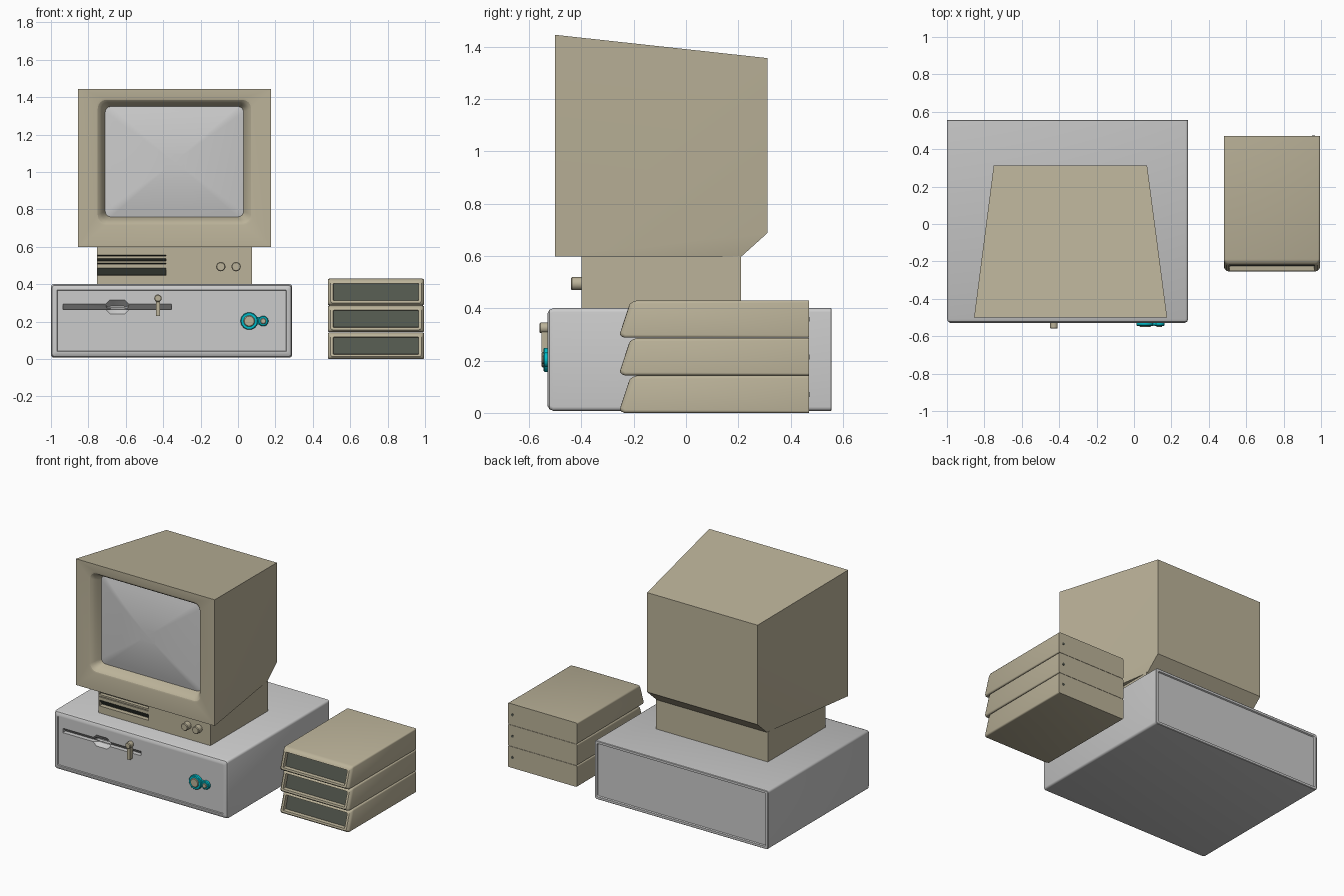
import bpy, bmesh, math

if "Cube" in bpy.data.objects:
    bpy.data.objects.remove(bpy.data.objects["Cube"])


def material(name, rgb):
    m = bpy.data.materials.new(name)
    m.diffuse_color = (*rgb, 1)
    m.use_nodes = True
    m.node_tree.nodes["Principled BSDF"].inputs["Base Color"].default_value = m.diffuse_color
    return m


BEIGE = material("beige_plastic", (0.50, 0.45, 0.32))
GREY = material("light_grey", (0.60, 0.60, 0.60))
DARK = material("dark_opening", (0.085, 0.095, 0.075))
CYAN = material("cyan", (0.0, 0.52, 0.60))


# ---- outlines in the xz plane ----
def rect(x0, x1, z0, z1, r, y, n=4, slant=0.0):
    pts = []
    for k, (cx, cz) in enumerate([(x0 + r, z0 + r), (x1 - r, z0 + r), (x1 - r, z1 - r), (x0 + r, z1 - r)]):
        for i in range(n + 1):
            a = math.pi + (k + i / n) * math.pi / 2
            z = cz + r * math.sin(a)
            pts.append((cx + r * math.cos(a), y + slant * (z - z0), z))
    return pts


def circle(x, z, r, y, n=20):
    return [(x + r * math.cos(2 * math.pi * i / n), y, z + r * math.sin(2 * math.pi * i / n)) for i in range(n)]


# ---- skin a stack of outlines ----
def loft(bm, rings, mats=None, start=True, end=True, end_mat=0):
    vs = [[bm.verts.new(p) for p in ring] for ring in rings]
    n = len(vs[0])
    for k, (a, b) in enumerate(zip(vs, vs[1:])):
        for i in range(n):
            j = (i + 1) % n
            bm.faces.new((a[i], a[j], b[j], b[i])).material_index = mats[k] if mats else 0
    if start:
        bm.faces.new(vs[0])
    if end:
        bm.faces.new(vs[-1]).material_index = end_mat
    return vs


def smooth(me, angle=35):
    for p in me.polygons:
        p.use_smooth = True
    me.set_sharp_from_angle(angle=math.radians(angle))


def finish(bm, name, *mats):
    bmesh.ops.recalc_face_normals(bm, faces=bm.faces)
    me = bpy.data.meshes.new(name)
    bm.to_mesh(me)
    bm.free()
    for m in mats:
        me.materials.append(m)
    smooth(me)
    ob = bpy.data.objects.new(name, me)
    bpy.context.scene.collection.objects.link(ob)
    return ob


def solid(name, rings, *mats, **kw):
    bm = bmesh.new()
    loft(bm, rings, **kw)
    return finish(bm, name, *mats)


def box(name, x0, x1, y0, y1, z0, z1, *mats):
    pts = [(x0, z0), (x1, z0), (x1, z1), (x0, z1)]
    return solid(name, [[(x, y, z) for x, z in pts] for y in (y0, y1)], *mats)


def cyl(name, x, z, r, y0, y1, mat, n=20):
    c = min(0.004, r * 0.2)
    return solid(name, [circle(x, z, r, y1, n), circle(x, z, r, y0 + c, n), circle(x, z, r - c, y0, n)], mat)


def wedge(x0, x1, z0, z1, y, depth, *mats):
    """Cutter with a level floor and a ceiling sloping down into the part."""
    h = z1 - z0
    prof = [(y - 0.01, z0), (y + depth, z0), (y + depth, z0 + 0.001), (y, z1), (y - 0.01, z1)]
    ob = solid("cutter", [[(x, a, b) for a, b in prof] for x in (x0, x1)], *mats)
    if len(mats) > 1:
        for p in ob.data.polygons:
            if p.normal.z > 0.1:
                p.material_index = 1
    return ob


def cut(ob, cutters):
    for c in cutters:
        m = ob.modifiers.new("cut", "BOOLEAN")
        m.operation, m.object, m.solver = "DIFFERENCE", c, "EXACT"
        c.hide_render = True
    me = bpy.data.meshes.new_from_object(ob.evaluated_get(bpy.context.evaluated_depsgraph_get()))
    ob.modifiers.clear()
    ob.data = me
    smooth(me)
    for c in cutters:
        bpy.data.objects.remove(c)


# ---- computer case with rounded front edge and inset front and back panels ----
def case_ring(s, y, r):
    return rect(-1 + s, 0.29 - s, 0.008 + s, 0.40 - s, r, y)


case = solid("computer_case", [
    case_ring(0.022, 0.549, 0.006), case_ring(0.018, 0.557, 0.006), case_ring(0.003, 0.557, 0.012),
    case_ring(0, 0.554, 0.015), case_ring(0, -0.508, 0.015), case_ring(0.006, -0.522, 0.015),
    case_ring(0.02, -0.53, 0.012), case_ring(0.031, -0.53, 0.004), case_ring(0.034, -0.524, 0.004)], GREY)

# disk slot and finger notch
notch = [[(-0.645 + x * sx, y, 0.279 + z * sz)
          for x, z in [(-0.065, -0.012), (-0.04, -0.037), (0.04, -0.037), (0.065, -0.012),
                       (0.065, 0.012), (0.04, 0.037), (-0.04, 0.037), (-0.065, 0.012)]]
         for y, sx, sz in [(-0.54, 1, 1), (-0.524, 1, 1), (-0.49, 0.8, 0.1)]]
cut(case, [wedge(-0.935, -0.355, 0.265, 0.295, -0.524, 0.03, GREY), solid("cutter", notch, GREY)])

# drive lever
box("drive_lever_stem", -0.439, -0.417, -0.552, -0.52, 0.23, 0.33, BEIGE)
cyl("drive_lever_head", -0.428, 0.325, 0.02, -0.56, -0.52, BEIGE)

# key lock with cyan surround
box("lock_bridge", 0.06, 0.135, -0.541, -0.52, 0.185, 0.225, CYAN)
for tag, x, r, ri in [("large", 0.06, 0.047, 0.03), ("small", 0.135, 0.028, 0.016)]:
    cyl(f"lock_surround_{tag}", x, 0.203, r, -0.545, -0.52, CYAN, 14)
    cyl(f"lock_button_{tag}", x, 0.203, ri, -0.552, -0.52, BEIGE)

# ---- monitor stand with louvres and two knobs ----
stand = box("monitor_stand", -0.755, 0.075, -0.40, 0.21, 0.40, 0.60, BEIGE, DARK)
cut(stand, [wedge(-0.75, -0.385, a, b, -0.40, 0.03, BEIGE, DARK)
            for a, b in [(0.447, 0.487), (0.508, 0.513), (0.524, 0.538), (0.55, 0.555)]])
for i, x in enumerate((-0.092, -0.01)):
    cyl(f"stand_knob_{i + 1}", x, 0.494, 0.025, -0.44, -0.39, BEIGE)

# ---- monitor: dished bezel, bulging screen, tapered shell ----
bm = bmesh.new()
rings, mats = [], []
for i in range(6):
    f = i / 5
    rings.append(rect(-0.76 + 0.05 * f, 0.08 - 0.05 * f, 0.715 + 0.045 * f, 1.395 - 0.045 * f,
                      0.05 - 0.02 * f, -0.5 + 0.065 * f ** 2))
    mats.append(0)
mats[-1] = 1
for s in (0.9, 0.75, 0.55, 0.35, 0.15):
    hx, hz = 0.37 * s, 0.295 * s
    rings.append(rect(-0.34 - hx, -0.34 + hx, 1.055 - hz, 1.055 + hz, 0.03 * s, -0.435 - 0.04 * (1 - s * s)))
    mats.append(1)
hole = loft(bm, rings, mats, start=False, end_mat=1)[0]
F = [bm.verts.new((x, -0.5, z)) for x, z in [(-0.855, 0.598), (0.177, 0.598), (0.177, 1.445), (-0.855, 1.445)]]
B = [bm.verts.new((x, 0.312, z)) for x, z in [(-0.75, 0.688), (0.07, 0.688), (0.07, 1.356), (-0.75, 1.356)]]
U = [bm.verts.new((x, 0.212, 0.598)) for x in (-0.75, 0.07)]
per = len(hole) // 4
for i, v in enumerate(hole):
    w, k = hole[(i + 1) % len(hole)], i // per
    bm.faces.new((F[k], v, w) if i % per < per - 1 else (F[k], v, w, F[(k + 1) % 4]))
for f in [(F[3], F[2], B[2], B[3]), B, (F[0], F[3], B[3], B[0]), (F[1], B[1], B[2], F[2]),
          (F[0], U[0], U[1], F[1]), (U[0], B[0], B[1], U[1]), (F[0], B[0], U[0]), (F[1], U[1], B[1])]:
    bm.faces.new(f)
monitor = finish(bm, "monitor", BEIGE, GREY)
smooth(monitor.data, 20)

# ---- three stacked external drives with slanted dark fronts ----
for i in range(3):
    z0 = i * 0.1437

    def ring(s, y, r):
        return rect(0.48 + s, 0.995 - s, z0 + s * 0.85, z0 + 0.142 - s * 0.85, r, y, 4, 0.33 if y < 0.3 else 0)

    solid(f"external_drive_{i + 1}", [
        ring(0, 0.47, 0.008), ring(0, -0.235, 0.012), ring(0.005, -0.246, 0.014), ring(0.015, -0.253, 0.012),
        ring(0.029, -0.25, 0.004), ring(0.031, -0.225, 0.004)], BEIGE, DARK, end_mat=1)
    cyl(f"drive_socket_{i + 1}", 0.96, z0 + 0.07, 0.009, 0.46, 0.473, DARK, 12)
